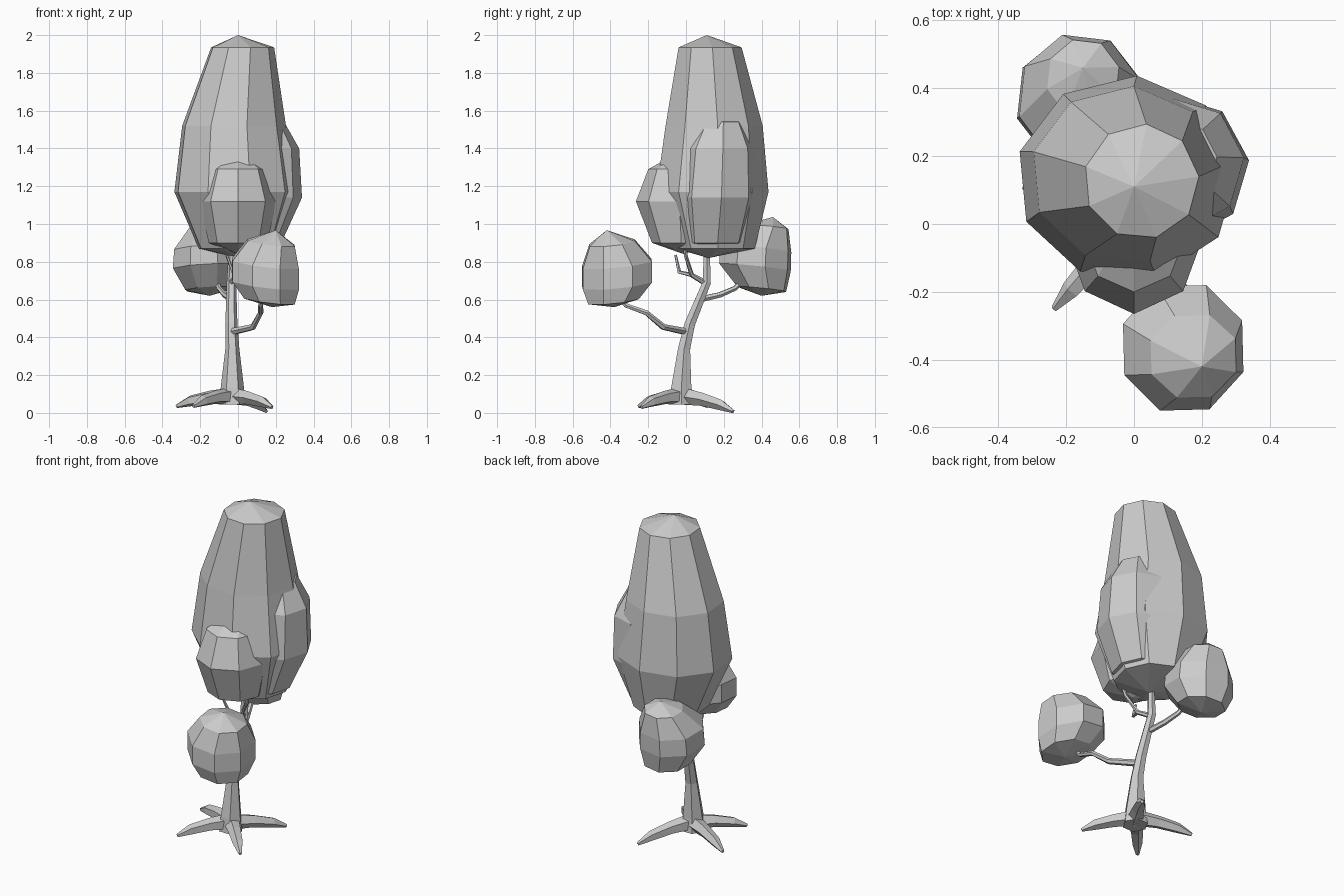
import bpy
import bmesh
from math import sin, cos, pi, radians
from mathutils import Vector

if "Cube" in bpy.data.objects:
    bpy.data.objects.remove(bpy.data.objects["Cube"])

GREY = (0.6, 0.6, 0.6, 1.0)
mat = bpy.data.materials.new("pale_grey")
mat.use_nodes = True
mat.diffuse_color = GREY
mat.node_tree.nodes["Principled BSDF"].inputs["Base Color"].default_value = GREY


def loft(name, rings, start, end):
    """Skin a list of rings and close both ends with a fan to a point."""
    bm = bmesh.new()
    loops = [[bm.verts.new(p) for p in ring] for ring in rings]
    n = len(loops[0])
    for a, b in zip(loops, loops[1:]):
        for i in range(n):
            j = (i + 1) % n
            bm.faces.new((a[i], a[j], b[j], b[i]))
    for tip, loop in ((start, loops[0]), (end, loops[-1])):
        v = bm.verts.new(tip)
        for i in range(n):
            bm.faces.new((loop[i], loop[(i + 1) % n], v))
    bmesh.ops.recalc_face_normals(bm, faces=bm.faces)
    mesh = bpy.data.meshes.new(name)
    bm.to_mesh(mesh)
    bm.free()
    mesh.materials.append(mat)
    obj = bpy.data.objects.new(name, mesh)
    bpy.context.collection.objects.link(obj)


def foliage(name, bottom, rings, top, sides=8, turn=0, tilt=(0, 0)):
    """Faceted clump; each ring is (z, centre x, centre y, x radius, y radius)."""
    loops = []
    for z, cx, cy, rx, ry in rings:
        loop = []
        for i in range(sides):
            a = radians(turn) + 2 * pi * i / sides
            dx, dy = rx * cos(a), ry * sin(a)
            loop.append((cx + dx, cy + dy, z + tilt[0] * dx + tilt[1] * dy))
        loops.append(loop)
    loft(name, loops, bottom, top)


def limb(name, path, radii, sides=6):
    """Tapered faceted tube along a path."""
    pts = [Vector(p) for p in path]
    loops = []
    for i, p in enumerate(pts):
        d = (pts[min(i + 1, len(pts) - 1)] - pts[max(i - 1, 0)]).normalized()
        ref = Vector((0, 1, 0)) if abs(d.z) > 0.8 else Vector((0, 0, 1))
        u = d.cross(ref).normalized()
        w = u.cross(d)
        loops.append([p + radii[i] * (cos(2 * pi * k / sides) * u + sin(2 * pi * k / sides) * w)
                      for k in range(sides)])
    loft(name, loops, pts[0], pts[-1])


# Tall crown
foliage("main_crown", (0, 0.12, 0.82), [
    (0.87, -0.005, 0.15, 0.21, 0.215),
    (1.17, -0.02, 0.135, 0.328, 0.303),
    (1.52, -0.025, 0.145, 0.28, 0.262),
    (1.935, 0.022, 0.125, 0.17, 0.17),
], (0, 0.11, 2.0), sides=9, turn=5)

# Bulges on the crown
foliage("front_bulge", (0, -0.01, 0.84), [
    (0.9, 0, -0.025, 0.155, 0.155),
    (1.12, 0, -0.035, 0.205, 0.23),
    (1.29, 0, -0.04, 0.15, 0.16),
], (0, 0.03, 1.42))
foliage("side_bulge", (0.08, 0.15, 0.86), [
    (0.9, 0.09, 0.15, 0.14, 0.165),
    (1.14, 0.125, 0.165, 0.215, 0.215),
    (1.4, 0.135, 0.175, 0.19, 0.195),
    (1.54, 0.13, 0.185, 0.115, 0.12),
], (0.09, 0.18, 1.6), turn=6)

# Separate leaf clumps on the branches
foliage("front_clump", (0.18, -0.38, 0.56), [
    (0.595, 0.165, -0.385, 0.145, 0.145),
    (0.68, 0.145, -0.365, 0.19, 0.198),
    (0.79, 0.145, -0.365, 0.19, 0.198),
    (0.9, 0.175, -0.39, 0.135, 0.13),
], (0.2, -0.42, 0.967), turn=24, tilt=(-0.12, 0.1))
foliage("back_clump", (-0.15, 0.4, 0.62), [
    (0.655, -0.15, 0.4, 0.135, 0.135),
    (0.77, -0.16, 0.365, 0.192, 0.197),
    (0.87, -0.16, 0.37, 0.185, 0.195),
    (0.985, -0.15, 0.43, 0.11, 0.117),
], (-0.15, 0.46, 1.037), turn=16, tilt=(0.05, -0.1))

# Trunk
limb("trunk",
     [(-0.03, -0.025, 0.045), (-0.03, -0.025, 0.13), (-0.03, -0.01, 0.34),
      (-0.035, 0.02, 0.47), (-0.035, 0.11, 0.69), (-0.03, 0.11, 0.9)],
     [0.072, 0.062, 0.037, 0.032, 0.025, 0.017])

# Branches
limb("front_branch",
     [(-0.03, 0, 0.43), (0.08, -0.12, 0.455), (0.12, -0.21, 0.53), (0.12, -0.32, 0.57),
      (0.13, -0.36, 0.62)],
     [0.02, 0.017, 0.015, 0.013, 0.01])
limb("back_branch",
     [(-0.035, 0.07, 0.6), (-0.07, 0.18, 0.625), (-0.1, 0.26, 0.66), (-0.13, 0.34, 0.74)],
     [0.018, 0.016, 0.014, 0.012])
limb("upper_branch",
     [(-0.035, 0.1, 0.69), (0, 0.03, 0.73), (0.06, 0, 0.83), (0.08, -0.01, 0.9)],
     [0.016, 0.013, 0.011, 0.01])
limb("upper_twig",
     [(0, 0.03, 0.73), (-0.025, -0.035, 0.745), (-0.06, -0.055, 0.835)],
     [0.012, 0.011, 0.007], sides=5)

# Spreading roots
root_tips = {
    "root_left_front": (0.18, -0.235, 0.03),
    "root_left_back": (0.15, 0.25, 0.008),
    "root_right_front": (-0.235, -0.25, 0.035),
    "root_right_back": (-0.325, 0.11, 0.035),
}
for name, tip in root_tips.items():
    base, tip = Vector((-0.03, -0.02, 0.09)), Vector(tip)
    knee = base.lerp(tip, 0.4) + Vector((0, 0, 0.015))
    ankle = base.lerp(tip, 0.75) + Vector((0, 0, 0.015))
    limb(name, [base, knee, ankle, tip], [0.048, 0.037, 0.03, 0.01], sides=5)
